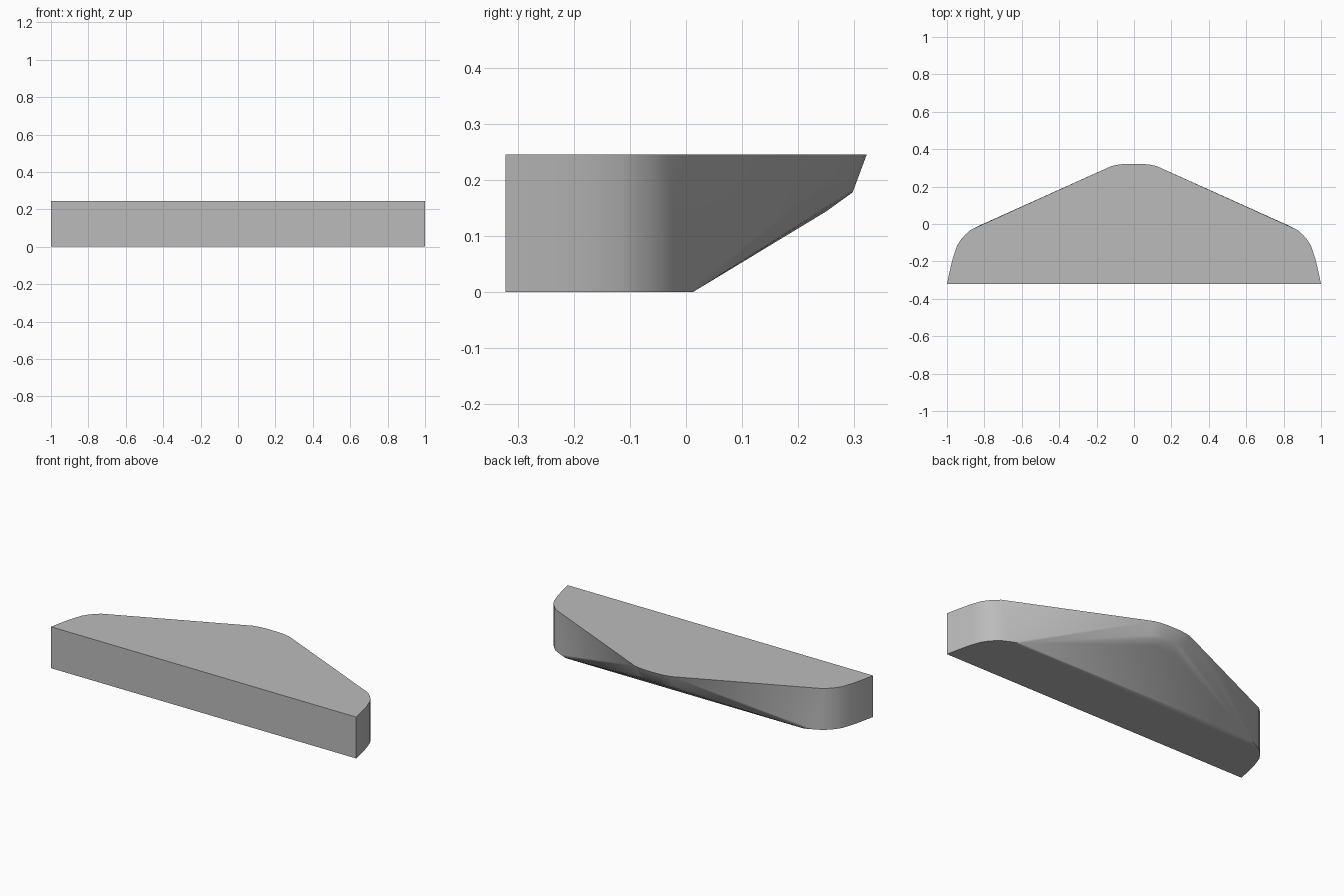
import bpy
import bmesh
import math

cube = bpy.data.objects.get("Cube")
if cube:
    bpy.data.objects.remove(cube, do_unlink=True)

HEIGHT = 0.245

# Half outlines, mirrored across x below
end_curve = [(1.0, -0.322), (0.985, -0.25), (0.968, -0.18), (0.945, -0.113),
             (0.925, -0.083), (0.905, -0.06), (0.875, -0.032)]
nose_top = [(0.82, -0.008), (0.12, 0.31), (0.08, 0.318), (0.04, 0.322)]
# Lower rim of the leaning back wall, then the soft edge of the sloped underside
nose_rim = [(0.11, 0.282, 0.178), (0.07, 0.292, 0.178), (0.03, 0.297, 0.178)]
underside = [(0.07, 0.25, 0.144), (0.78, 0.012, 0.0), (0.83, -0.01, 0.0)]

points = [(x, y, HEIGHT) for x, y in end_curve + nose_top]
points += [(x, y, 0.0) for x, y in end_curve]
points += nose_rim + underside

# Wrap the points in one convex body
bm = bmesh.new()
for x, y, z in points:
    for side in (1, -1):
        bm.verts.new((side * x, y, z))
hull = bmesh.ops.convex_hull(bm, input=bm.verts[:])
loose = {v for v in hull["geom_interior"] + hull["geom_unused"]
         if isinstance(v, bmesh.types.BMVert)}
bmesh.ops.delete(bm, geom=list(loose), context="VERTS")
bmesh.ops.dissolve_limit(bm, angle_limit=math.radians(0.5),
                         verts=bm.verts[:], edges=bm.edges[:])
bmesh.ops.recalc_face_normals(bm, faces=bm.faces[:])

mesh = bpy.data.meshes.new("wedge_body")
bm.to_mesh(mesh)
bm.free()
body = bpy.data.objects.new("wedge_body", mesh)
bpy.context.collection.objects.link(body)

# Plain grey finish
grey = bpy.data.materials.new("plain_grey")
grey.use_nodes = True
color = (0.5, 0.5, 0.5, 1.0)
grey.diffuse_color = color
grey.node_tree.nodes["Principled BSDF"].inputs["Base Color"].default_value = color
mesh.materials.append(grey)

# Smooth the rounded ends and nose, keep the rims sharp
bpy.ops.object.select_all(action="DESELECT")
body.select_set(True)
bpy.context.view_layer.objects.active = body
bpy.ops.object.shade_smooth_by_angle(angle=math.radians(45))
